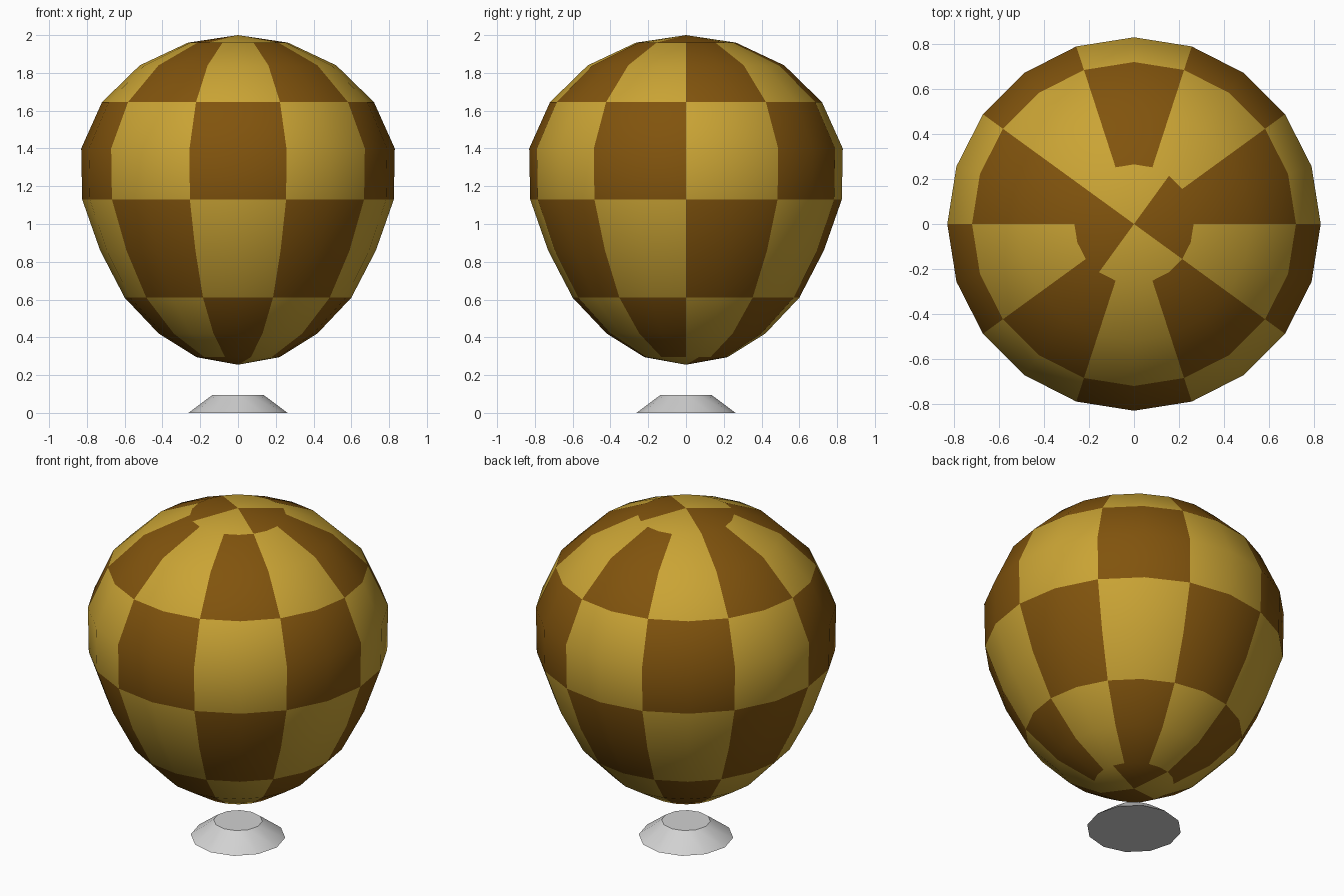
import bpy, bmesh, math

if "Cube" in bpy.data.objects:
    bpy.data.objects.remove(bpy.data.objects["Cube"])

SIDES = 20
# (radius, height) of the rings between the two poles
RINGS = [(.22, .295), (.42, .42), (.60, .61), (.73, .86), (.825, 1.13),
         (.83, 1.40), (.72, 1.645), (.52, 1.84), (.265, 1.96)]
BOTTOM, TOP = .255, 2.0


def material(name, color):
    m = bpy.data.materials.new(name)
    m.diffuse_color = (*color, 1)
    m.use_nodes = True
    m.node_tree.nodes["Principled BSDF"].inputs["Base Color"].default_value = m.diffuse_color
    return m


gold = material("gold", (.59, .37, .035))
brown = material("brown", (.22, .088, .004))
grey = material("light grey", (.64, .64, .64))


def make_object(name, bm, materials):
    mesh = bpy.data.meshes.new(name)
    bm.normal_update()
    bm.to_mesh(mesh)
    bm.free()
    for m in materials:
        mesh.materials.append(m)
    ob = bpy.data.objects.new(name, mesh)
    bpy.context.collection.objects.link(ob)
    bpy.ops.object.select_all(action='DESELECT')
    ob.select_set(True)
    bpy.context.view_layer.objects.active = ob
    bpy.ops.object.shade_smooth_by_angle(angle=math.radians(35))
    return ob


# Balloon envelope: revolved rings closed by a fan at each pole
bm = bmesh.new()
rings = [[bm.verts.new((r * math.cos(math.tau * i / SIDES),
                        r * math.sin(math.tau * i / SIDES), z))
          for i in range(SIDES)] for r, z in RINGS]
low, high = bm.verts.new((0, 0, BOTTOM)), bm.verts.new((0, 0, TOP))
for i in range(SIDES):
    j = (i + 1) % SIDES
    # end caps are split in quarters, five facets each
    f = bm.faces.new((low, rings[0][j], rings[0][i]))
    f.material_index = ((i - 1) // 5 + 1) % 2
    f = bm.faces.new((high, rings[-1][i], rings[-1][j]))
    f.material_index = ((i - 3) // 5) % 2
    # checks are two facets wide and two rings high
    for k in range(len(rings) - 1):
        f = bm.faces.new((rings[k][i], rings[k][j],
                          rings[k + 1][j], rings[k + 1][i]))
        f.material_index = (i // 2 + k // 2) % 2
make_object("balloon_envelope", bm, [gold, brown])

# Basket base: low tapered disc below the envelope
bm = bmesh.new()
bmesh.ops.create_cone(bm, cap_ends=True, segments=12,
                      radius1=.262, radius2=.135, depth=.095)
bmesh.ops.translate(bm, verts=bm.verts, vec=(0, 0, .0475))
make_object("basket_base", bm, [grey])
